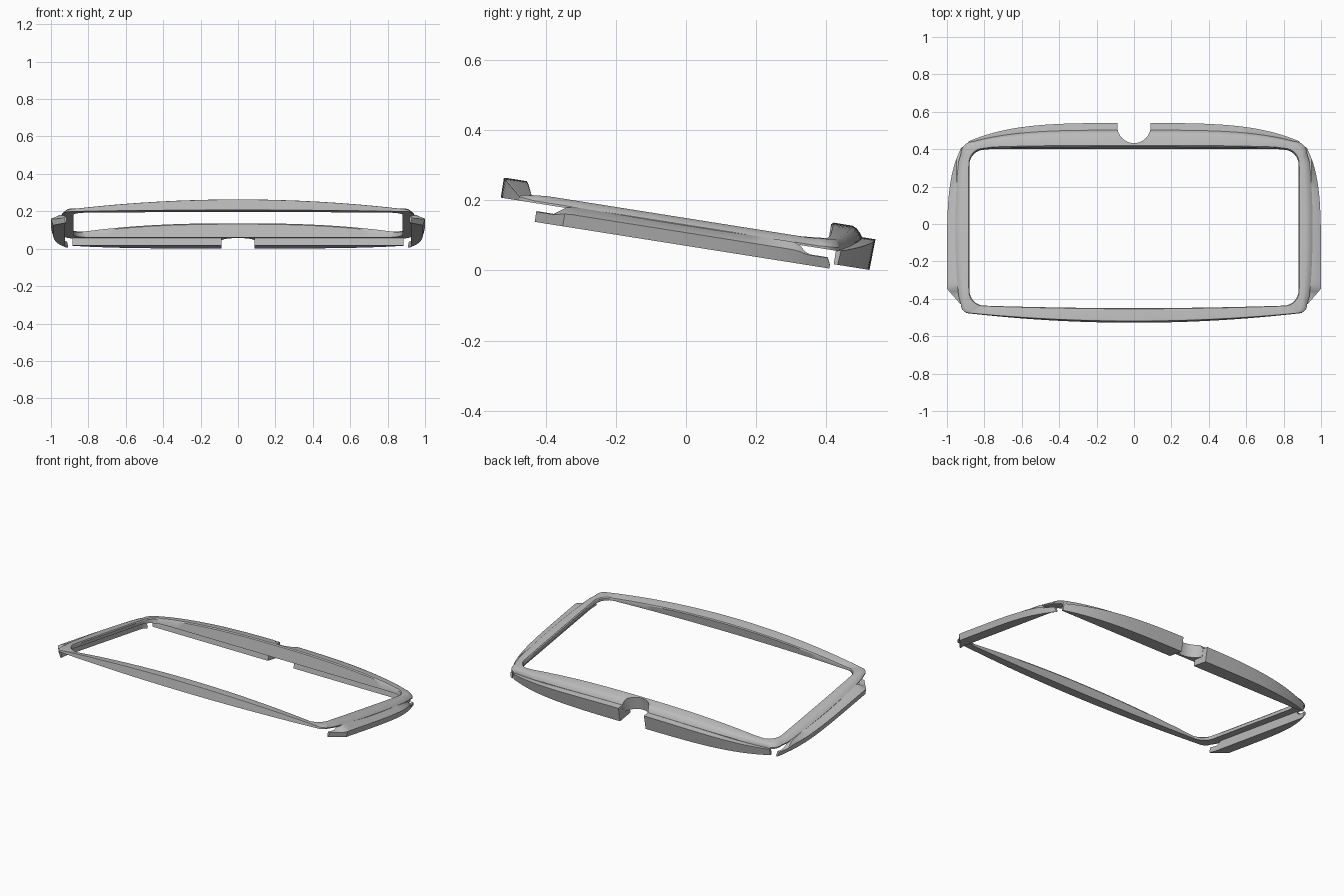
import bpy, bmesh, math

if "Cube" in bpy.data.objects:
    bpy.data.objects.remove(bpy.data.objects["Cube"], do_unlink=True)

TILT = math.radians(9)
COS, SIN = math.cos(TILT), math.sin(TILT)

grey = bpy.data.materials.new("satin_grey")
grey.use_nodes = True
grey.diffuse_color = (0.5, 0.5, 0.5, 1)
bsdf = grey.node_tree.nodes["Principled BSDF"]
bsdf.inputs["Base Color"].default_value = (0.5, 0.5, 0.5, 1)
bsdf.inputs["Roughness"].default_value = 0.6


def depth(y):
    """Plan depth to depth along the tilted frame."""
    return (y - 0.022) / COS


def mix(a, b, t):
    return a + (b - a) * t


def fall(x, width, power):
    """1 at the middle, 0 at the given half width."""
    return max(0, 1 - (abs(x) / width) ** power)


def loft(name, sections, caps):
    """Skin a row of equal sections, mirror it in x and tilt it."""
    bm = bmesh.new()
    rows = [[bm.verts.new((x, depth(y), w)) for x, y, w in s] for s in sections]
    n = len(rows[0])
    for a, b in zip(rows, rows[1:]):
        for i in range(n):
            j = (i + 1) % n
            bm.faces.new((a[i], a[j], b[j], b[i]))
    if caps:
        bm.faces.new(rows[0])
        bm.faces.new(rows[-1])
    bmesh.ops.recalc_face_normals(bm, faces=bm.faces)
    # An open half needs its outward side set from the lowest face
    bm.normal_update()
    low = min(bm.faces, key=lambda f: f.calc_center_median().z)
    if low.normal.z > 0:
        bmesh.ops.reverse_faces(bm, faces=bm.faces)
    mesh = bpy.data.meshes.new(name)
    bm.to_mesh(mesh)
    bm.free()
    mesh.materials.append(grey)
    ob = bpy.data.objects.new(name, mesh)
    bpy.context.collection.objects.link(ob)
    ob.rotation_euler.x = -TILT
    bpy.context.view_layer.objects.active = ob
    mod = ob.modifiers.new("mirror", 'MIRROR')
    mod.use_clip = True
    bpy.ops.object.modifier_apply(modifier=mod.name)
    return ob


def smooth(ob):
    bpy.ops.object.select_all(action='DESELECT')
    ob.select_set(True)
    bpy.context.view_layer.objects.active = ob
    bpy.ops.object.shade_smooth_by_angle(angle=math.radians(32))


def back_groove(x):
    return 0.437 + 0.06 * fall(x, 0.88, 4)


def rim(inner, outer, h, g, crest):
    """Rim section: inner wall, flat crest, roll down to the groove."""
    profile = [(0, 0.122), (0, h - 0.006), (0.07, h), (crest, h),
               (mix(crest, 1, 0.4), mix(h, g, 0.2)),
               (mix(crest, 1, 0.75), mix(h, g, 0.6)), (1, g), (1, 0.122)]
    return [(mix(inner[0], outer[0], f), mix(inner[1], outer[1], f), w)
            for f, w in profile]


# Rim half: front rail, front corner, side, back corner, back rail
rims = []
for i in range(17):
    x = 0.05 * i
    xo = 1.1 * x
    h = 0.137 + 0.043 * fall(xo, 0.88, 2)
    rims.append(rim((x, -0.435 - 0.02 * fall(x, 0.8, 2)),
                    (xo, -0.475 - 0.05 * fall(xo, 0.88, 2)), h, h - 0.002, 0.9))
for i in range(1, 9):
    t = i / 8
    s, c = math.sin(t * math.pi / 2), math.cos(t * math.pi / 2)
    rims.append(rim((0.8 + 0.08 * s, -0.355 - 0.08 * c),
                    (0.88 + 0.045 * s, -0.43 - 0.045 * c),
                    mix(0.137, 0.147, t), mix(0.135, 0.128, t), mix(0.9, 0.5, t)))
for i in range(1, 20):
    t = i / 20
    bulge = 0.03 * math.sqrt(math.sin(math.pi * t))
    rims.append(rim((0.88, mix(-0.355, 0.32, t)),
                    (0.925 + bulge, mix(-0.43, 0.38, t)), 0.147, 0.128, 0.5))
for i in range(9):
    t = i / 8
    s, c = math.sin(t * math.pi / 2), math.cos(t * math.pi / 2)
    rims.append(rim((0.8 + 0.08 * c, 0.32 + 0.08 * s),
                    (0.86 + 0.065 * c, 0.38 + 0.062 * s),
                    mix(0.147, 0.156, t), mix(0.128, 0.134, t), mix(0.5, 0.65, t)))
for i in range(15, -1, -1):
    x = 0.05 * i
    xo = 1.075 * x
    k = fall(x, 0.85, 2.5)
    rims.append(rim((x, 0.405), (xo, back_groove(xo)),
                    0.15 + 0.05 * k, 0.128 + 0.044 * k, 0.65))
frame = loft("frame_rim", rims, False)

# Round notch in the back rail
bpy.ops.mesh.primitive_cylinder_add(vertices=64, radius=0.088, depth=0.6,
                                    location=(0, 0.508, 0.05),
                                    rotation=(-TILT, 0, 0))
cutter = bpy.context.object
cutter.name = "notch_cutter"
cutter.hide_render = True
bpy.context.view_layer.objects.active = frame
cut = frame.modifiers.new("notch", 'BOOLEAN')
cut.operation = 'DIFFERENCE'
cut.solver = 'EXACT'
cut.object = cutter
bpy.ops.object.modifier_apply(modifier=cut.name)
bpy.data.objects.remove(cutter, do_unlink=True)

# Back skirts: straight inside, bowed outside, parted by the notch
skirts = []
for i in range(25):
    x = mix(0.088, 0.885, i / 24)
    yo = 0.442 + 0.093 * fall(x, 0.89, 4)
    top = 0.124 + 0.048 * fall(x, 0.88, 2.5)
    skirts.append([(x, 0.43, 0.083), (x, yo - 0.003, 0.083), (x, yo, top),
                   (x, back_groove(x) - 0.006, top), (x, 0.43, 0.123)])
skirt = loft("back_skirt", skirts, True)

# Side skirts: low tabs at both ends, joined to the rim between them
sides = []
stations = [(-0.42, 0), (-0.37, 0), (-0.355, 0.4), (-0.34, 0.8)]
stations += [(mix(-0.32, 0.31, i / 16), 1) for i in range(17)]
stations += [(0.33, 0.7), (0.345, 0.2), (0.36, 0), (0.39, 0), (0.41, 0), (0.42, -1)]
for y, join in stations:
    if y < -0.34:
        xo = mix(0.93, 1.0, (y + 0.42) / 0.08)
    else:
        xo = 1.0 - 0.09 * ((y + 0.34) / 0.78) ** 5
    xi = min(0.925, xo - 0.012)
    xg = min(0.95, xo - 0.004)
    ti = 0.1 + (0.028 * join if join > 0 else 0.02 * join)
    to = 0.098 + (0.008 * join if join > 0 else 0.02 * join)
    sides.append([(xi, y, 0.069), (max(xi + 0.004, xo - 0.01), y, 0.069),
                  (xo, y, to), (xg, y, ti), (xi, y, ti)])
side = loft("side_skirt", sides, True)

for ob in (frame, skirt, side):
    smooth(ob)
